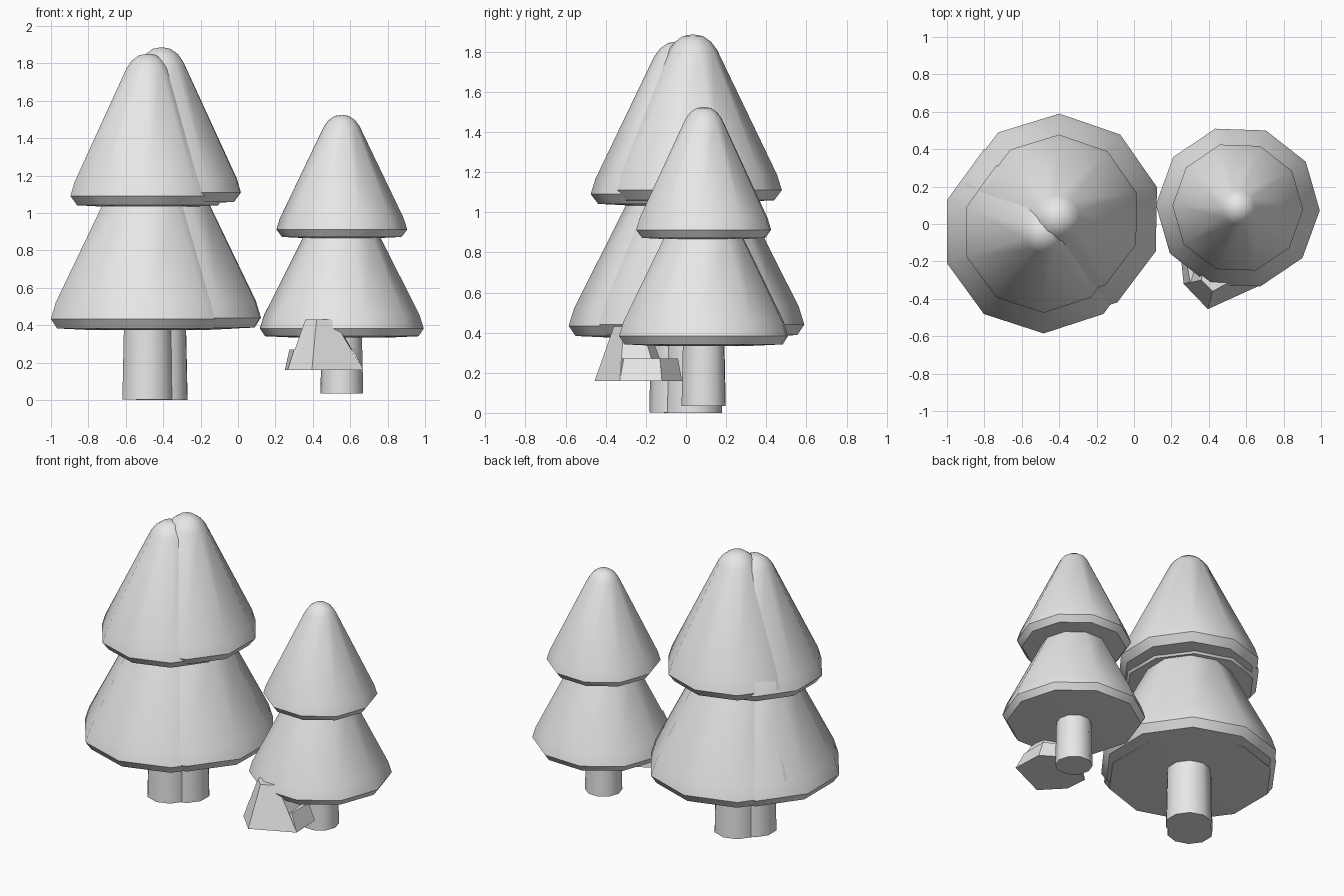
import bpy, bmesh, math
from mathutils import Vector

cube = bpy.data.objects.get("Cube")
if cube:
    bpy.data.objects.remove(cube, do_unlink=True)

grey = bpy.data.materials.new("light_grey")
grey.use_nodes = True
COLOUR = (0.8, 0.8, 0.8, 1)
grey.diffuse_color = COLOUR
grey.node_tree.nodes["Principled BSDF"].inputs["Base Color"].default_value = COLOUR

SIDES = 10


def loft(name, rings, smooth_angle=None):
    """Skin a stack of equal-sized rings and cap both ends."""
    bm = bmesh.new()
    loops = [[bm.verts.new(p) for p in ring] for ring in rings]
    n = len(loops[0])
    for low, high in zip(loops, loops[1:]):
        for i in range(n):
            j = (i + 1) % n
            bm.faces.new((low[i], low[j], high[j], high[i]))
    bm.faces.new(loops[0][::-1])
    bm.faces.new(loops[-1])
    bmesh.ops.recalc_face_normals(bm, faces=bm.faces)
    mesh = bpy.data.meshes.new(name)
    bm.to_mesh(mesh)
    bm.free()
    mesh.materials.append(grey)
    obj = bpy.data.objects.new(name, mesh)
    bpy.context.collection.objects.link(obj)
    if smooth_angle:
        bpy.ops.object.select_all(action="DESELECT")
        obj.select_set(True)
        bpy.context.view_layer.objects.active = obj
        bpy.ops.object.shade_smooth_by_angle(angle=math.radians(smooth_angle))
    return obj


def ring(r, z, centre, scale, turn):
    return [Vector(centre) + scale * Vector((r * math.cos(a), r * math.sin(a), z))
            for a in (math.radians(turn) + i * math.tau / SIDES for i in range(SIDES))]


# (radius, height) profiles shared by every tree
PARTS = {
    "trunk": [(0.145, 0), (0.135, 0.45)],
    "lower_tier": [(0.3, 0.378), (0.52, 0.388), (0.555, 0.44), (0.527, 0.53),
                   (0.255, 1.07)],
    "upper_tier": [(0.25, 1.052), (0.405, 1.06), (0.443, 1.11), (0.42, 1.185),
                   (0.12, 1.81), (0.09, 1.85), (0.05, 1.878), (0.012, 1.885)],
}


def tree(name, centre, scale, turn):
    for part, profile in PARTS.items():
        loft(f"{name}_{part}", [ring(r, z, centre, scale, turn) for r, z in profile], 40)


# Two overlapping tall trees and a shorter one
tree("back_tree", (-0.408, 0.035, 0), 1, 17)
tree("front_tree", (-0.483, -0.041, 0.003), 0.98, 18)
tree("small_tree", (0.555, 0.088, 0.035), 0.79, -2)


# Faceted rock under the small tree: tall front and low back
def outline(points, z):
    return [(x, y, z) for x, y in points]


rock_base = [(0.395, -0.455), (0.67, -0.33), (0.66, -0.12),
             (0.5, -0.02), (0.25, -0.17), (0.265, -0.32)]
rock_ledge = [(0.41, -0.41), (0.62, -0.31), (0.62, -0.13),
              (0.49, -0.04), (0.275, -0.17), (0.3, -0.31)]
rock_foot = rock_base[:2] + [(0.64, -0.14), (0.5, -0.09), (0.3, -0.2)] + rock_base[5:]
rock_top = [(0.42, -0.36), (0.51, -0.31), (0.52, -0.22),
            (0.46, -0.19), (0.37, -0.24), (0.36, -0.3)]
loft("rock_ledge", [outline(rock_base, 0.16), outline(rock_ledge, 0.27)])
loft("rock_peak", [outline(rock_foot, 0.161), outline(rock_top, 0.43)])
